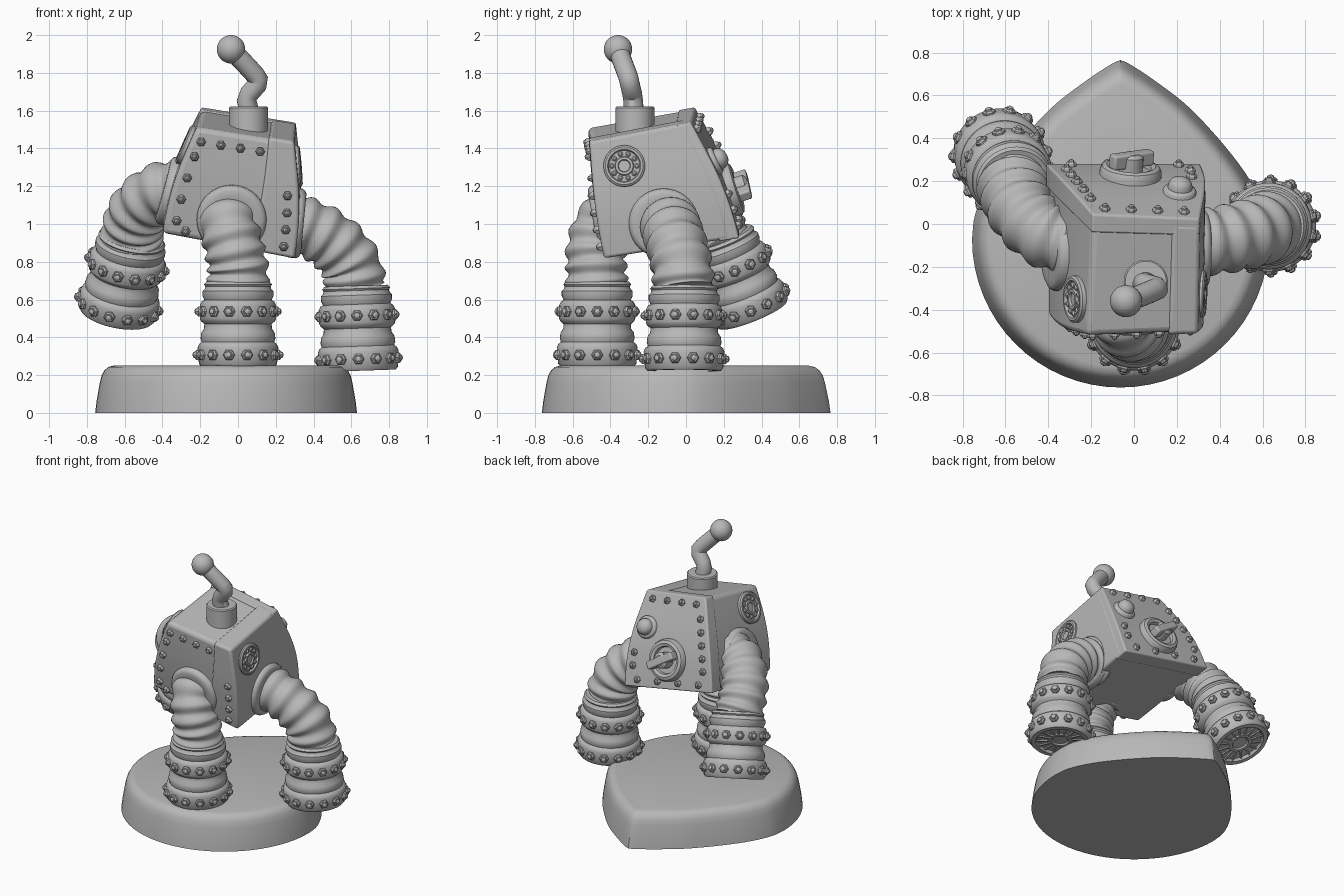
import bpy, bmesh, math
from mathutils import Vector, Matrix

if "Cube" in bpy.data.objects:
    bpy.data.objects.remove(bpy.data.objects["Cube"])

grey = bpy.data.materials.new("plain grey")
grey.diffuse_color = (0.48, 0.48, 0.48, 1)
grey.use_nodes = True
grey.node_tree.nodes["Principled BSDF"].inputs["Base Color"].default_value = grey.diffuse_color


def finish(name, bm, bevel=0.0, smooth=35):
    bmesh.ops.recalc_face_normals(bm, faces=bm.faces)
    me = bpy.data.meshes.new(name)
    bm.to_mesh(me)
    bm.free()
    ob = bpy.data.objects.new(name, me)
    bpy.context.collection.objects.link(ob)
    me.materials.append(grey)
    if bevel:
        m = ob.modifiers.new("bevel", 'BEVEL')
        m.width, m.segments, m.limit_method, m.angle_limit = bevel, 3, 'ANGLE', math.radians(40)
    bpy.ops.object.select_all(action='DESELECT')
    bpy.context.view_layer.objects.active = ob
    ob.select_set(True)
    bpy.ops.object.shade_smooth_by_angle(angle=math.radians(smooth))
    return ob


def frame(origin, axis):
    return Matrix.Translation(origin) @ Vector(axis).to_track_quat('Z', 'Y').to_matrix().to_4x4()


def loft(bm, rings):
    """Join equal-sized loops of points and cap both ends."""
    vs = [[bm.verts.new(p) for p in r] for r in rings]
    n = len(vs[0])
    for a, b in zip(vs, vs[1:]):
        for i in range(n):
            bm.faces.new((a[i], a[(i + 1) % n], b[(i + 1) % n], b[i]))
    bm.faces.new(vs[0][::-1])
    bm.faces.new(vs[-1])


def lathe(bm, profile, mat, n=40):
    loft(bm, [[mat @ Vector((r * math.cos(t), r * math.sin(t), z))
               for t in (2 * math.pi * i / n for i in range(n))] for r, z in profile])


def bolts(name, places, r=0.027):
    bm = bmesh.new()
    for p, d in places:
        m = frame(p, d)
        lathe(bm, [(r, -0.02), (r, 0.012), (r * 0.75, 0.02)], m, 6)
        lathe(bm, [(r * 0.6, 0.015), (r * 0.5, 0.027), (r * 0.2, 0.032)], m, 8)
    finish(name, bm, smooth=25)


def spline(pts, steps):
    pts = [Vector(p) for p in pts]
    e = [2 * pts[0] - pts[1]] + pts + [2 * pts[-1] - pts[-2]]
    out = []
    for a, b, c, d in zip(e, e[1:], e[2:], e[3:]):
        for k in range(steps):
            t = k / steps
            out.append(0.5 * (2 * b + (c - a) * t + (2 * a - 5 * b + 4 * c - d) * t * t
                              + (3 * b - a - 3 * c + d) * t ** 3))
    return out + [pts[-1]]


def sweep(bm, path, radius, n=32):
    rings, q, old = [], None, None
    for i, p in enumerate(path):
        t = (path[min(i + 1, len(path) - 1)] - path[max(i - 1, 0)]).normalized()
        q = t.to_track_quat('Z', 'Y') if q is None else old.rotation_difference(t) @ q
        old = t
        rings.append([p + q @ Vector((radius(i) * math.cos(a), radius(i) * math.sin(a), 0))
                      for a in (2 * math.pi * k / n for k in range(n))])
    loft(bm, rings)


# Teardrop plinth with rounded upper edge
side = spline([(0.693, -0.07, 0), (0.677, 0.05, 0), (0.607, 0.2, 0), (0.49, 0.36, 0),
               (0.325, 0.54, 0), (0.17, 0.662, 0), (0.045, 0.745, 0), (0, 0.765, 0)], 4)
arc = [Vector((0.693 * math.sin(a), -0.07 - 0.693 * math.cos(a), 0))
       for a in (math.pi / 2 * i / 16 for i in range(16))]
half = arc + side
outline = half + [Vector((-p.x, p.y, 0)) for p in half[-2:0:-1]]
bm = bmesh.new()
loft(bm, [[Vector((p.x * s - 0.063, (p.y + 0.07) * s - 0.07, z)) for p in outline]
          for s, z in [(1, 0), (0.99, 0.06), (0.965, 0.16), (0.95, 0.2), (0.93, 0.225),
                       (0.9, 0.243), (0.86, 0.25)]])
finish("plinth", bm, smooth=40)

# Body: tilted, tapered box; u = left-right, v = front-back, w = bottom-top
C = {(0, 0, 0): (-0.40, -0.43, 0.95), (1, 0, 0): (0.29, -0.42, 0.82),
     (0, 1, 0): (-0.40, 0.27, 1.06), (1, 1, 0): (0.30, 0.27, 0.93),
     (0, 0, 1): (-0.22, -0.52, 1.51), (1, 0, 1): (0.29, -0.50, 1.43),
     (0, 1, 1): (-0.19, 0.04, 1.61), (1, 1, 1): (0.30, 0.02, 1.53)}


def body(u, v, w):
    b = math.sin(math.pi * min(max(w, 0), 1))
    u = 0.5 + (u - 0.5) * (1 + 0.08 * b)
    v = 0.5 + (v - 0.5) * (1 + (0.09 if v > 0.5 else 0.04) * b)
    return sum((Vector(c) * (u if k[0] else 1 - u) * (v if k[1] else 1 - v) * (w if k[2] else 1 - w)
                for k, c in C.items()), Vector())


def on_body(u, v, w):
    """Point on a wall of the body and its outward direction."""
    e, p, s = 0.01, body(u, v, w), Vector((u, v, w))
    du, dv, dw = [body(*(s + d * e)) - p for d in (Vector((1, 0, 0)), Vector((0, 1, 0)), Vector((0, 0, 1)))]
    n = (dv.cross(dw) if u in (0, 1) else du.cross(dw)).normalized()
    return p, n if n.dot(p - body(0.5, 0.5, 0.5)) > 0 else -n


def body_block(name, u, v, w, bevel, slant=0.0):
    bm = bmesh.new()
    bmesh.ops.create_cube(bm, size=1)
    bmesh.ops.subdivide_edges(bm, edges=bm.edges[:], cuts=7, use_grid_fill=True)
    for q in bm.verts:
        k = [lo + (hi - lo) * (c + 0.5) for (lo, hi), c in zip((u, v, w), q.co)]
        k[0] -= slant * (0.5 - q.co.x) * (0.5 - q.co.z)
        q.co = body(*k)
    finish(name, bm, bevel)


body_block("body", (0, 1), (0, 1), (0, 1), 0.025)
body_block("side_strap", (0.75, 1.015), (-0.02, 0.95), (0.0, 1.015), 0.02, slant=0.08)
body_block("back_shell", (-0.012, 1.012), (0.86, 1.015), (-0.01, 1.012), 0.02)

# Body bolts on the front and back panels
front = [(0.1 + 0.19 * i, 0, 0.88) for i in range(4)] + [(0.09, 0, 0.14 + 0.2 * i) for i in range(4)]
front += [(0.17, 0, 0.06)] + [(0.92, -0.02, 0.09 + 0.15 * i) for i in range(4)]
back = [(0.14 + 0.24 * i, 1.015, w) for i in range(4) for w in (0.07, 0.93)]
back += [(u, 1.015, 0.22 + 0.14 * i) for i in range(5) for u in (0.08, 0.92) if u < 0.5 or i < 2]
bolts("body_bolts", [on_body(*p) for p in front + back], 0.025)

# Round dials on both side walls
for side_name, u, v, w in (("left", 0, 0.26, 0.78), ("right", 1, 0.28, 0.755)):
    p, n = on_body(u, v, w)
    m = frame(p, n)
    bm = bmesh.new()
    lathe(bm, [(0.11, -0.02), (0.11, 0.018), (0.1, 0.026), (0.088, 0.026), (0.082, 0.012), (0.05, 0.012),
               (0.047, 0.026), (0.034, 0.026), (0.03, 0.016), (0.003, 0.016)], m)
    for i in range(10):
        a = i * math.pi / 5
        lathe(bm, [(0.014, 0), (0.014, 0.02), (0.007, 0.027)],
              m @ Matrix.Translation((0.066 * math.cos(a), 0.066 * math.sin(a), 0)), 8)
    finish(side_name + "_dial", bm)

# Valve wheel and knob on the back
p, n = on_body(0.5, 1, 0.31)
m = frame(p, n)
bm = bmesh.new()
lathe(bm, [(0.145, -0.03), (0.145, 0.03), (0.135, 0.05), (0.115, 0.058), (0.095, 0.05), (0.09, 0.03), (0.01, 0.03)], m)
lathe(bm, [(0.055, 0), (0.055, 0.1), (0.035, 0.115)], m, 24)
finish("valve", bm)
bm = bmesh.new()
bmesh.ops.create_cube(bm, size=1, matrix=m @ Matrix.Rotation(0.6, 4, 'Z')
                      @ Matrix.Translation((0, 0, 0.085)) @ Matrix.Diagonal((0.22, 0.055, 0.07, 1)))
finish("valve_handle", bm, 0.01)
p, n = on_body(0.82, 1, 0.63)
bm = bmesh.new()
lathe(bm, [(0.078, -0.03), (0.078, 0.022), (0.066, 0.034), (0.058, 0.034), (0.055, 0.055), (0.045, 0.072),
           (0.025, 0.083), (0.004, 0.087)], frame(p, n), 24)
finish("knob", bm, smooth=50)

# Antenna: socket, bent rod and ball
bm = bmesh.new()
lathe(bm, [(0.103, 1.4), (0.103, 1.615), (0.096, 1.622), (0.004, 1.622)], Matrix.Translation((0.055, -0.27, 0)))
finish("antenna_socket", bm)
bm = bmesh.new()
rod = [Vector(p) for p in ((0.065, -0.275, 1.58), (0.045, -0.28, 1.655), (0.06, -0.285, 1.69), (0.104, -0.297, 1.74),
                           (0.108, -0.302, 1.765), (0.09, -0.31, 1.79), (0.03, -0.335, 1.855), (-0.037, -0.36, 1.925))]
sweep(bm, rod, lambda i: 0.052, 24)
finish("antenna_rod", bm, smooth=60)
bm = bmesh.new()
bmesh.ops.create_uvsphere(bm, u_segments=32, v_segments=20, radius=0.075,
                          matrix=Matrix.Translation((-0.037, -0.36, 1.925)))
finish("antenna_ball", bm, smooth=60)

# Legs: ribbed hose from the body, collar, and bolted foot
FOOT = [(0.004, 0.018), (0.05, 0.018), (0.06, 0.008), (0.08, 0.008), (0.085, 0.018), (0.155, 0.018), (0.165, 0),
        (0.195, 0), (0.207, 0.015), (0.214, 0.1), (0.206, 0.12), (0.192, 0.13), (0.198, 0.15), (0.194, 0.18),
        (0.18, 0.2), (0.178, 0.225), (0.195, 0.24), (0.202, 0.255), (0.202, 0.325), (0.192, 0.345), (0.178, 0.352),
        (0.188, 0.375), (0.188, 0.4), (0.176, 0.412), (0.173, 0.425), (0.18, 0.435), (0.168, 0.45), (0.02, 0.452)]
LEGS = {"front": [(-0.055, -0.36, 1.05), (-0.05, -0.44, 0.99), (-0.02, -0.475, 0.87), (0, -0.475, 0.76),
                  (0, -0.47, 0.66), (0.0, -0.47, 0.245)],
        "right": [(0.25, -0.085, 1.01), (0.37, -0.08, 0.98), (0.5, -0.055, 0.905), (0.595, -0.025, 0.79),
                  (0.625, -0.01, 0.66), (0.64, -0.01, 0.223)],
        "left": [(-0.3, -0.09, 1.19), (-0.42, -0.045, 1.165), (-0.515, 0.05, 1.085), (-0.555, 0.135, 0.99),
                 (-0.565, 0.2, 0.9), (-0.643, 0.352, 0.52)]}
COLLARS = {"front": (0.5, 0, 0.24), "right": (1, 0.49, 0.22), "left": (0, 0.5, 0.3)}
for leg, pts in LEGS.items():
    path = spline(pts[:-1], 14)
    bm = bmesh.new()
    sweep(bm, path, lambda i: 0.148 + 0.012 * i / len(path) + 0.011 * math.sin(2 * math.pi * i / 9.5), 40)
    finish(leg + "_hose", bm, smooth=60)

    p, n = on_body(*COLLARS[leg])
    bm = bmesh.new()
    lathe(bm, [(0.185, -0.03), (0.185, 0.012), (0.175, 0.028), (0.16, 0.036), (0.13, 0.036)], frame(p, n))
    finish(leg + "_collar", bm, smooth=50)

    low, top = Vector(pts[-1]), Vector(pts[-2])
    m = frame(low, top - low)
    bm = bmesh.new()
    lathe(bm, FOOT, m, 48)
    for i in range(16):  # sole ribs
        bmesh.ops.create_cube(bm, size=1, matrix=m @ Matrix.Rotation(i * math.pi / 8, 4, 'Z')
                              @ Matrix.Translation((0.12, 0, 0.016)) @ Matrix.Diagonal((0.08, 0.012, 0.014, 1)))
    finish(leg + "_foot", bm, smooth=40)

    ring = []
    for r, z in ((0.208, 0.062), (0.198, 0.292)):
        for i in range(14):
            d = Vector((math.cos(i * math.pi / 7), math.sin(i * math.pi / 7), 0))
            ring.append((m @ (d * r + Vector((0, 0, z))), m.to_3x3() @ d))
    bolts(leg + "_foot_bolts", ring, 0.031)
